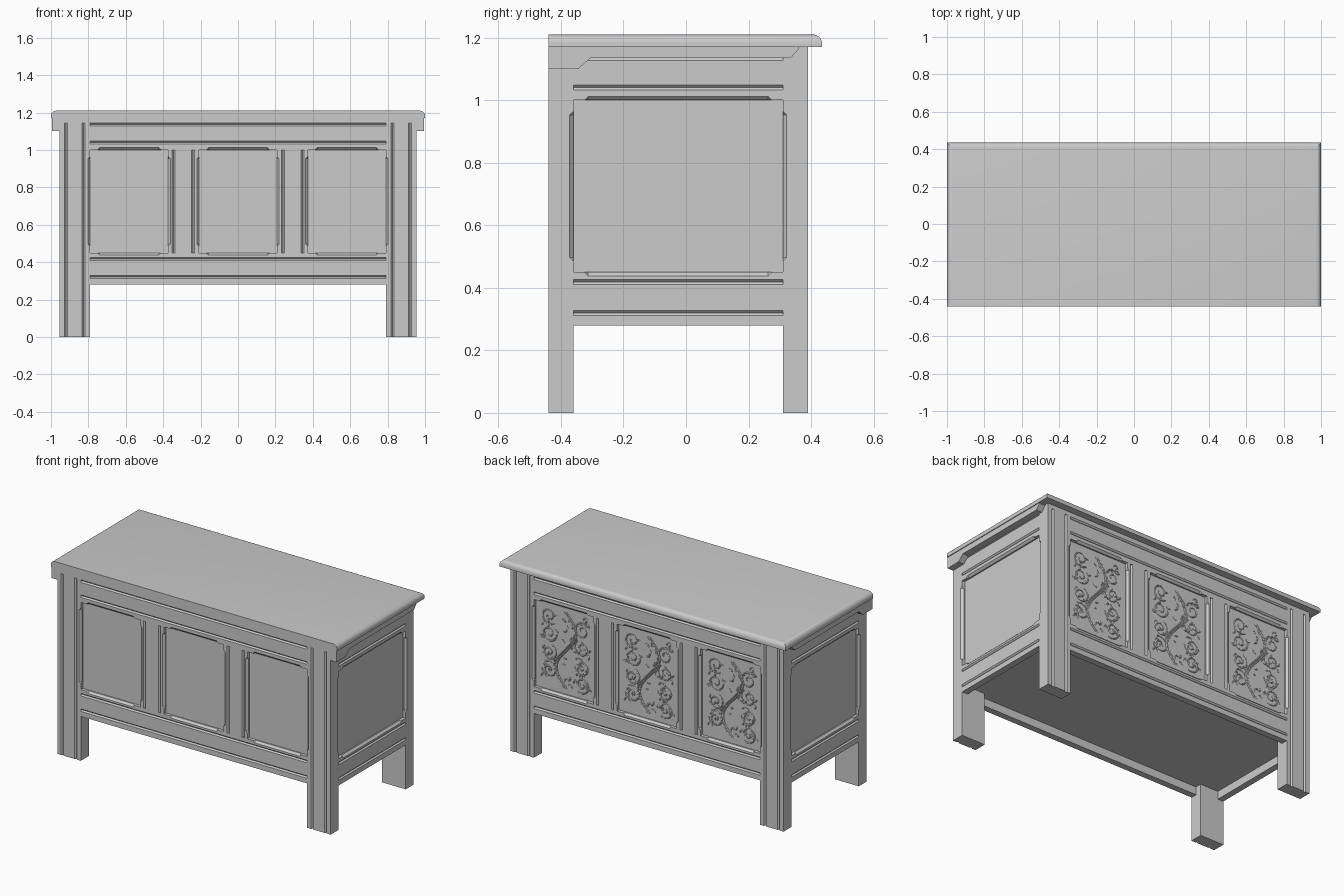
import bpy, bmesh, math, random
from mathutils import Vector

cube = bpy.data.objects.get("Cube")
if cube:
    bpy.data.objects.remove(cube, do_unlink=True)

GREY = (0.6, 0.6, 0.6, 1)
wood = bpy.data.materials.new("plain_grey")
wood.use_nodes = True
wood.diffuse_color = GREY
wood.node_tree.nodes["Principled BSDF"].inputs["Base Color"].default_value = GREY

# Main dimensions
FRONT, BACK, LEG_T, RAIL_T = -0.44, 0.39, 0.08, 0.04
BODY_X, OPEN_X = 0.955, 0.79
LOW, SILL, HEAD, TOP = 0.28, 0.45, 1.0, 1.17
RECESS = 0.02
PANEL_X, PANEL_HALF = 0.582, 0.208
STILE_IN, STILE_OUT = PANEL_HALF, PANEL_X - PANEL_HALF


def link(name, data):
    obj = bpy.data.objects.new(name, data)
    bpy.context.collection.objects.link(obj)
    return obj


def finish(name, bm):
    bmesh.ops.recalc_face_normals(bm, faces=bm.faces)
    mesh = bpy.data.meshes.new(name)
    bm.to_mesh(mesh)
    bm.free()
    mesh.materials.append(wood)
    return link(name, mesh)


def box_mesh(a, b):
    bm = bmesh.new()
    bmesh.ops.create_cube(bm, size=1)
    a, b = Vector(a), Vector(b)
    for v in bm.verts:
        v.co = Vector(((a[i] + b[i]) / 2 + v.co[i] * abs(b[i] - a[i]) for i in range(3)))
    return bm


def bar(bm, p, q, r, taper):
    """Diamond-section bar along an axis, with optional pointed ends."""
    p, q = Vector(p), Vector(q)
    d = (q - p).normalized()
    axis = max(range(3), key=lambda i: abs(d[i]))
    u, w = Vector(), Vector()
    u[(axis + 1) % 3] = w[(axis + 2) % 3] = r
    rings = [[bm.verts.new(c + o) for o in (u, w, -u, -w)]
             for c in (p + d * taper, q - d * taper)]
    for i in range(4):
        j = (i + 1) % 4
        bm.faces.new((rings[0][i], rings[0][j], rings[1][j], rings[1][i]))
    for ring, end in zip(rings, (p, q)):
        if taper:
            tip = bm.verts.new(end)
            for i in range(4):
                bm.faces.new((ring[i], ring[(i + 1) % 4], tip))
        else:
            bm.faces.new(ring)


def plank(name, a, b, grooves=(), chamfers=()):
    """Box with V grooves and stopped chamfers cut out of it."""
    obj = finish(name, box_mesh(a, b))
    if grooves or chamfers:
        bm = bmesh.new()
        for p, q in grooves:
            bar(bm, p, q, 0.008, 0)
        for p, q in chamfers:
            bar(bm, p, q, 0.012, 0.012)
        cutter = finish(name + "_cutter", bm)
        cutter.hide_render = True
        mod = obj.modifiers.new("cuts", 'BOOLEAN')
        mod.operation, mod.solver, mod.object = 'DIFFERENCE', 'EXACT', cutter
        bpy.context.view_layer.objects.active = obj
        bpy.ops.object.modifier_apply(modifier=mod.name)
        bpy.data.objects.remove(cutter, do_unlink=True)
    return obj


rails = (("bottom_rail", LOW, SILL, (0.32, 0.418), SILL),
         ("top_rail", HEAD, TOP, (1.04, 1.135), HEAD))
z0, z1 = SILL + 0.035, HEAD - 0.035

for label, face, inward in (("front", FRONT, 1), ("back", BACK, -1)):
    leg_in, rail_in = face + inward * LEG_T, face + inward * RAIL_T
    # Legs and stiles
    for side, s in (("left", 1), ("right", -1)):
        plank(f"{label}_{side}_leg", (s * OPEN_X, face, 0), (s * BODY_X, leg_in, TOP),
              [((s * x, face, -0.02), (s * x, face, 1.145)) for x in (0.825, 0.92)],
              [((s * OPEN_X, face, z0), (s * OPEN_X, face, z1)),
               ((s * BODY_X, leg_in, z0), (s * BODY_X, leg_in, z1))])
        plank(f"{label}_{side}_stile", (s * STILE_IN, face, SILL), (s * STILE_OUT, rail_in, HEAD),
              [((s * x, face, SILL - 0.02), (s * x, face, HEAD + 0.02)) for x in (0.24, 0.345)],
              [((s * x, face, z0), (s * x, face, z1)) for x in (STILE_IN, STILE_OUT)])
    # Long rails
    for name, lo, hi, lines, edge in rails:
        plank(f"{label}_{name}", (-OPEN_X, face, lo), (OPEN_X, rail_in, hi),
              [((-BODY_X, face, z), (BODY_X, face, z)) for z in lines],
              [((c - 0.17, face, edge), (c + 0.17, face, edge))
               for c in (-PANEL_X, 0, PANEL_X)])
    # Recessed panels
    for i, c in enumerate((-PANEL_X, 0, PANEL_X)):
        plank(f"{label}_panel_{i + 1}", (c - PANEL_HALF, face + inward * RECESS, SILL),
              (c + PANEL_HALF, rail_in, HEAD))

# Ends: short rails and one large panel each
Y0, Y1 = FRONT + LEG_T, BACK - LEG_T
for side, s in (("left", 1), ("right", -1)):
    x, x_in = s * BODY_X, s * (BODY_X - RAIL_T)
    for name, lo, hi, lines, edge in rails:
        plank(f"{side}_end_{name}", (x, Y0, lo), (x_in, Y1, hi),
              [((x, Y0 - 0.02, z), (x, Y1 + 0.02, z)) for z in lines],
              [((x, Y0 + 0.035, edge), (x, Y1 - 0.035, edge))])
    plank(f"{side}_end_panel", (x - s * RECESS, Y0, SILL), (x_in, Y1, HEAD))

    # Shaped cleat under the end of the lid
    bm = bmesh.new()
    outline = ((FRONT, TOP), (FRONT, 1.1), (-0.345, 1.1), (-0.305, 1.135),
               (0.335, 1.135), (0.362, 1.165), (0.362, TOP))
    cleat = bm.faces.new([bm.verts.new((x, y, z)) for y, z in outline])
    moved = bmesh.ops.extrude_face_region(bm, geom=[cleat])["geom"]
    bmesh.ops.translate(bm, vec=(s * 0.04, 0, 0),
                        verts=[v for v in moved if isinstance(v, bmesh.types.BMVert)])
    finish(f"{side}_lid_cleat", bm)

# Chest floor
plank("floor", (-0.92, FRONT + 0.03, 0.33), (0.92, BACK - 0.03, 0.35))

# Lid, rounded along the back and both ends
bm = box_mesh((-1, FRONT, TOP), (1, 0.435, 1.21))
round_edges = [e for e in bm.edges
               if all(v.co.z > 1.2 for v in e.verts)
               and not all(v.co.y < 0 for v in e.verts)]
bmesh.ops.bevel(bm, geom=round_edges, offset=0.028, segments=5, profile=0.5, affect='EDGES')
lid = finish("lid", bm)
bpy.ops.object.select_all(action='DESELECT')
lid.select_set(True)
bpy.context.view_layer.objects.active = lid
bpy.ops.object.shade_smooth_by_angle(angle=math.radians(35))

# Carved scrollwork shared by the back panels
random.seed(4)
carving = bpy.data.curves.new("scrollwork", 'CURVE')
carving.dimensions = '3D'
carving.bevel_depth, carving.bevel_resolution = 0.004, 0
carving.materials.append(wood)


def stroke(points):
    spline = carving.splines.new('POLY')
    spline.points.add(len(points) - 1)
    for pt, (u, v) in zip(spline.points, points):
        pt.co = (max(-0.18, min(0.18, u)), 0, max(-0.25, min(0.25, v)), 1)


def spiral(cu, cv, start, turns, r0, r1, steps):
    angles = [(start + turns * math.tau * i / steps, r0 + (r1 - r0) * i / steps)
              for i in range(steps + 1)]
    stroke([(cu + r * math.cos(a), cv + r * math.sin(a)) for a, r in angles])


for shift in (-0.008, 0.008):
    stroke([(shift + 0.07 * math.sin(t * math.tau / 24), -0.24 + 0.02 * t) for t in range(25)])
for k, v in enumerate((-0.17, -0.06, 0.06, 0.17)):
    for s in (-1, 1):
        spiral(s * 0.115, v + s * 0.02, k + s, s * 1.4, 0.055, 0.012, 22)
for _ in range(70):
    spiral(random.uniform(-0.165, 0.165), random.uniform(-0.235, 0.235),
           random.uniform(0, math.tau), random.uniform(0.15, 0.4),
           random.uniform(0.01, 0.025), 0.014, 5)
for i, c in enumerate((-PANEL_X, 0, PANEL_X)):
    link(f"back_carving_{i + 1}", carving).location = (c, BACK - RECESS, (SILL + HEAD) / 2)
